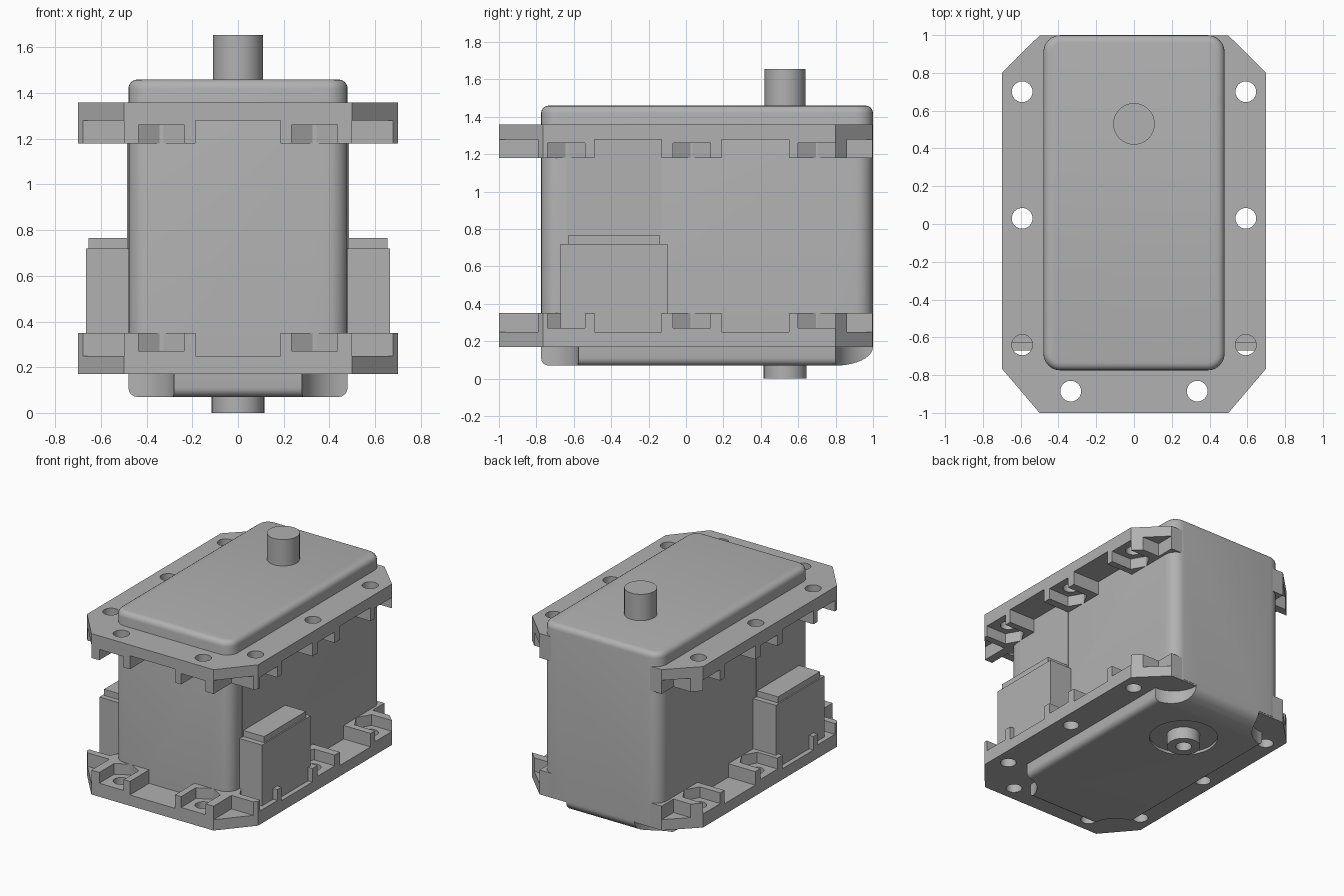
import bpy, bmesh, math
from mathutils import Matrix

cube = bpy.data.objects.get("Cube")
if cube:
    bpy.data.objects.remove(cube)

grey = bpy.data.materials.new("mid_grey")
grey.use_nodes = True
grey.diffuse_color = (0.44, 0.44, 0.44, 1)
grey.node_tree.nodes["Principled BSDF"].inputs["Base Color"].default_value = (0.44, 0.44, 0.44, 1)


def prism(bm, pts, z0, z1):
    """Extrude a flat outline between two heights."""
    face = bm.faces.new([bm.verts.new((x, y, z0)) for x, y in pts])
    new = bmesh.ops.extrude_face_region(bm, geom=[face])["geom"]
    for v in new:
        if isinstance(v, bmesh.types.BMVert):
            v.co.z = z1


def rect(x0, x1, y0, y1):
    return [(x0, y0), (x1, y0), (x1, y1), (x0, y1)]


def circle(x, y, r, n=32):
    return [(x + r * math.cos(2 * math.pi * i / n), y + r * math.sin(2 * math.pi * i / n)) for i in range(n)]


def make(name, bm):
    bmesh.ops.recalc_face_normals(bm, faces=bm.faces[:])
    mesh = bpy.data.meshes.new(name)
    bm.to_mesh(mesh)
    bm.free()
    mesh.materials.append(grey)
    ob = bpy.data.objects.new(name, mesh)
    bpy.context.collection.objects.link(ob)
    return ob


def prisms(name, outlines, z0, z1):
    bm = bmesh.new()
    for pts in outlines:
        prism(bm, pts, z0, z1)
    return make(name, bm)


def cut(ob, cutter):
    """Subtract the cutter, keep the result and drop the cutter."""
    mod = ob.modifiers.new("cut", "BOOLEAN")
    mod.operation, mod.solver, mod.object = "DIFFERENCE", "EXACT", cutter
    cutter.hide_render = True
    graph = bpy.context.evaluated_depsgraph_get()
    mesh = bpy.data.meshes.new_from_object(ob.evaluated_get(graph))
    ob.modifiers.clear()
    ob.data = mesh
    bpy.data.objects.remove(cutter)


def smooth(ob):
    bpy.ops.object.select_all(action="DESELECT")
    ob.select_set(True)
    bpy.context.view_layer.objects.active = ob
    bpy.ops.object.shade_smooth_by_angle(angle=math.radians(32))


# Housing: box with rounded uprights and softened rims
BOTTOM, TOP = 0.07, 1.46
FRONT, BACK, HALF = -0.775, 1.0, 0.48
bm = bmesh.new()
prism(bm, rect(-HALF, HALF, FRONT, BACK), BOTTOM, TOP)
uprights = [e for e in bm.edges if abs(e.verts[0].co.z - e.verts[1].co.z) > 1]
bmesh.ops.bevel(bm, geom=uprights, offset=0.09, segments=6, profile=0.5, affect="EDGES")
rims = [e for e in bm.edges if abs(e.verts[0].co.z - e.verts[1].co.z) < 0.01]
bmesh.ops.bevel(bm, geom=rims, offset=0.04, segments=4, profile=0.5, affect="EDGES")
housing = make("housing", bm)

# Scooped corners of the underside
scoops = [circle(sx * HALF, y, 0.2) for sx in (-1, 1) for y in (FRONT, BACK)]
cut(housing, prisms("scoop_cutter", scoops, -0.1, 0.18))

# Large curve under the back edge
arc = [(0.8 + 0.2 * math.sin(a), 0.17 - 0.1 * math.cos(a))
       for a in (math.pi / 2 * i / 10 for i in range(11))]
profile = arc + [(1.1, 0.17), (1.1, 0.0), (0.8, 0.0)]
curve_cutter = prisms("curve_cutter", [profile], -0.6, 0.6)
curve_cutter.data.transform(Matrix(((0, 0, 1, 0), (1, 0, 0, 0), (0, 1, 0, 0), (0, 0, 0, 1))))
cut(housing, curve_cutter)

# Shallow round recess around the lower boss
AXIS_Y = 0.53
cut(housing, prisms("recess_cutter", [circle(0, AXIS_Y, 0.235, 48)], -0.1, BOTTOM + 0.02))
smooth(housing)

# Output shaft and hollow lower boss
smooth(prisms("output_shaft", [circle(0, AXIS_Y, 0.11)], TOP - 0.05, 1.655))
boss = prisms("lower_boss", [circle(0, AXIS_Y, 0.115)], 0, 0.12)
cut(boss, prisms("boss_cutter", [circle(0, AXIS_Y, 0.055)], -0.1, 0.09))
smooth(boss)

# Mounting flanges with notches, nut pockets and bolt holes
SIDE_HOLES = (-0.64, 0.03, 0.70)
SIDE_X, FRONT_X, FRONT_Y = 0.592, 0.335, -0.885
PLATE, FLOOR, THICK = 0.08, 0.10, 0.18


def nut_pocket(x, y, dx, dy):
    """Pointed pocket opening outward along (dx, dy)."""
    local = [(0.3, -0.1), (0.3, 0.1), (-0.058, 0.1), (-0.115, 0), (-0.058, -0.1)]
    return [(x + a * dx - b * dy, y + a * dy + b * dx) for a, b in local]


def flange(name, z, flip):
    outline = [(-0.5, -1), (0.5, -1), (0.7, -0.765), (0.7, 0.8),
               (0.5, 0.998), (-0.5, 0.998), (-0.7, 0.8), (-0.7, -0.765)]
    ob = prisms(name, [outline], 0, THICK)
    notches = [rect(-0.185, 0.185, -1.1, -0.7)]
    pockets, holes = [], []
    for s in (-1, 1):
        for y0, y1 in ((-0.49, -0.13), (0.19, 0.55)):
            notches.append(rect(s * 0.42, s * 0.8, y0, y1))
        notches.append(rect(s * 0.5, s * 0.8, -1.1, -0.79))
        notches.append(rect(s * 0.5, s * 0.8, 0.86, 1.1))
        for y in SIDE_HOLES:
            pockets.append(nut_pocket(s * SIDE_X, y, s, 0))
            holes.append(circle(s * SIDE_X, y, 0.055, 24))
        pockets.append(nut_pocket(s * FRONT_X, FRONT_Y, 0, -1))
        holes.append(circle(s * FRONT_X, FRONT_Y, 0.055, 24))
    cut(ob, prisms("notch_cutter", notches, PLATE, 0.3))
    cut(ob, prisms("pocket_cutter", pockets, FLOOR, 0.3))
    cut(ob, prisms("hole_cutter", holes, -0.1, 0.3))
    if flip:
        ob.data.transform(Matrix.Scale(-1, 4, (0, 0, 1)))
        ob.data.flip_normals()
    ob.data.transform(Matrix.Translation((0, 0, z)))
    smooth(ob)


flange("lower_flange", 0.17, False)
flange("upper_flange", 1.36, True)

# Side connector blocks, their caps and the thin panels above
for side, s in (("right", -1), ("left", 1)):
    prisms(side + "_connector", [rect(s * 0.45, s * 0.665, -0.67, -0.10)], 0.25, 0.72)
    prisms(side + "_connector_cap", [rect(s * 0.45, s * 0.655, -0.63, -0.14)], 0.71, 0.765)
    prisms(side + "_panel", [rect(s * 0.45, s * 0.485, -0.64, -0.13)], 0.7, 1.28)
